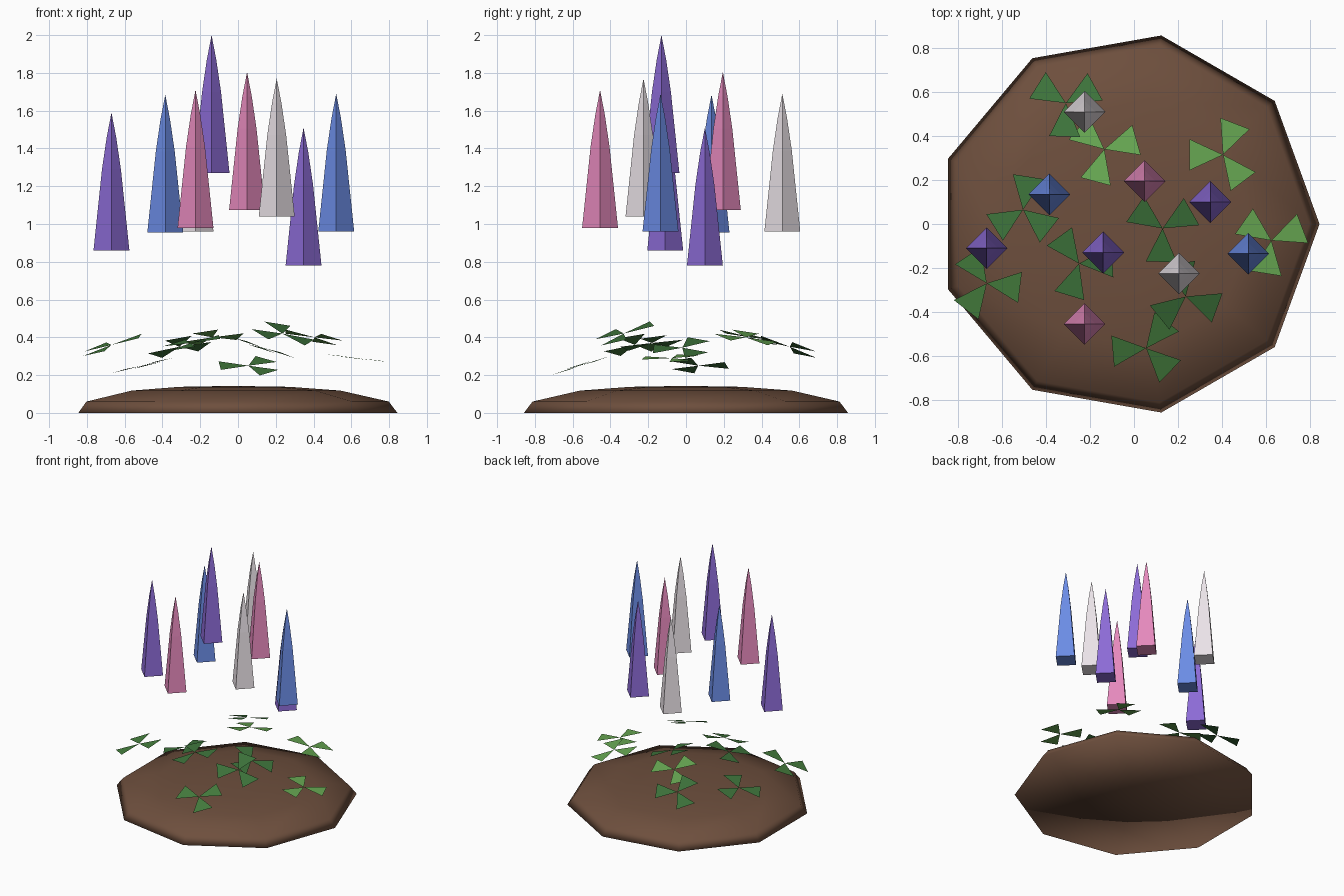
import bpy, bmesh
from math import cos, sin, pi, radians, hypot

if "Cube" in bpy.data.objects:
    bpy.data.objects.remove(bpy.data.objects["Cube"])


def material(name, rgb):
    """Material from display (sRGB) values, stored as linear colour."""
    m = bpy.data.materials.new(name)
    m.diffuse_color = (*[((c + 0.055) / 1.055) ** 2.4 for c in rgb], 1)
    m.use_nodes = True
    m.node_tree.nodes["Principled BSDF"].inputs["Base Color"].default_value = m.diffuse_color
    return m


def finish(name, bm, loc, mat, smooth=False):
    for f in bm.faces:
        f.smooth = smooth
    me = bpy.data.meshes.new(name)
    bm.to_mesh(me)
    bm.free()
    ob = bpy.data.objects.new(name, me)
    ob.location = loc
    me.materials.append(mat)
    bpy.context.collection.objects.link(ob)
    return ob


def lathe(name, profile, sides, loc, mat, smooth=False):
    """Closed solid from (radius, z) rings, ending in a point at the last z."""
    bm = bmesh.new()
    rings = [[bm.verts.new((r * cos(2 * pi * i / sides), r * sin(2 * pi * i / sides), z))
              for i in range(sides)] for r, z in profile[:-1]]
    tip = bm.verts.new((0, 0, profile[-1][1]))
    base = bm.verts.new((0, 0, profile[0][1]))
    for i in range(sides):
        j = (i + 1) % sides
        for a, b in zip(rings, rings[1:]):
            bm.faces.new((a[i], a[j], b[j], b[i]))
        bm.faces.new((rings[-1][i], rings[-1][j], tip))
        bm.faces.new((rings[0][j], rings[0][i], base))
    return finish(name, bm, loc, mat, smooth)


def leaf_cluster(name, x, y, z, droop, angles, mat):
    """Three triangular blades meeting at a point, sloping down away from the middle."""
    d = hypot(x, y)
    sx, sy = -droop * x / d, -droop * y / d
    bm = bmesh.new()
    for a in angles:
        pts = [(0, 0)] + [(0.168 * cos(radians(a + s)), 0.168 * sin(radians(a + s)))
                          for s in (-25, 25)]
        bm.faces.new([bm.verts.new((u, v, u * sx + v * sy)) for u, v in pts])
    return finish(name, bm, (x, y, z), mat)


# Soil mound
soil = material("soil", (0.43, 0.31, 0.24))
lathe("soil_mound", [(0.871, 0), (0.825, 0.06), (0.57, 0.118), (0.3, 0.138), (0, 0.143)],
      9, (-0.027, 0, 0), soil, smooth=True)

# Flower spikes
petals = {
    "purple": material("purple", (0.55, 0.42, 0.84)),
    "blue": material("blue", (0.42, 0.55, 0.90)),
    "pink": material("pink", (0.90, 0.54, 0.74)),
    "white": material("white", (0.92, 0.89, 0.91)),
}
spikes = [
    ("purple", -0.67, -0.11, 0.86), ("blue", -0.385, 0.135, 0.955),
    ("pink", -0.225, -0.455, 0.98), ("purple", -0.14, -0.13, 1.27),
    ("pink", 0.048, 0.195, 1.075), ("white", 0.205, -0.225, 1.04),
    ("purple", 0.347, 0.10, 0.78), ("blue", 0.52, -0.135, 0.96),
    ("white", -0.225, 0.51, 0.96),
]
for i, (colour, x, y, z) in enumerate(spikes):
    lathe(f"flower_spike_{i + 1}", [(0.095, 0), (0.05, 0.43), (0.025, 0.6), (0, 0.73)],
          4, (x, y, z), petals[colour])

# Leaf clusters
dark = material("dark_green", (0.24, 0.45, 0.23))
mid = material("mid_green", (0.27, 0.49, 0.24))
light = material("light_green", (0.40, 0.65, 0.32))
leaves = [
    (-0.31, 0.55, 0.35, 0.35, (29, 148, 268), dark),
    (-0.135, 0.34, 0.40, 0.25, (16, 140, 255), light),
    (0.405, 0.315, 0.40, 0.25, (69, 180, 307), light),
    (0.625, -0.075, 0.29, 0.12, (21, 145, 261), light),
    (-0.505, 0.065, 0.25, 0.25, (81, 212, 322), dark),
    (0.13, -0.02, 0.345, 0.33, (30, 145, 268), dark),
    (-0.25, -0.18, 0.37, 0.25, (3, 126, 253), dark),
    (-0.67, -0.27, 0.36, 0.35, (353, 124, 232), mid),
    (0.235, -0.33, 0.42, 0.38, (340, 100, 219), dark),
    (0.055, -0.565, 0.25, 0.32, (52, 185, 316), mid),
]
for i, (x, y, z, droop, angles, mat) in enumerate(leaves):
    leaf_cluster(f"leaf_cluster_{i + 1}", x, y, z, droop, angles, mat)
